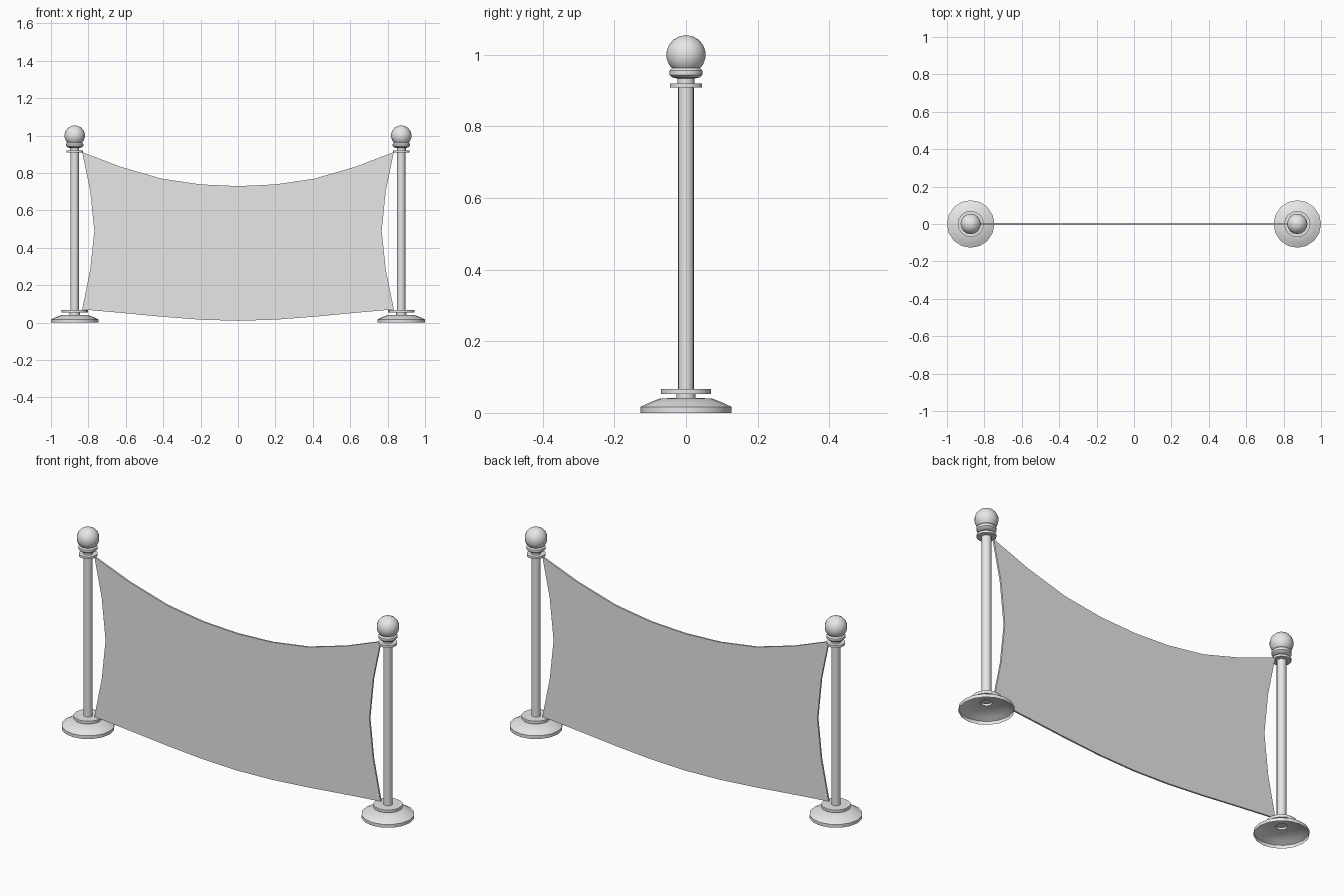
import bpy, bmesh, math

cube = bpy.data.objects.get("Cube")
if cube:
    bpy.data.objects.remove(cube, do_unlink=True)

grey = bpy.data.materials.new("light grey")
grey.use_nodes = True
grey.diffuse_color = (0.8, 0.8, 0.8, 1)
grey.node_tree.nodes["Principled BSDF"].inputs["Base Color"].default_value = (0.8, 0.8, 0.8, 1)

SIDES = 16
POST_X = 0.873


def add_object(name, bm):
    mesh = bpy.data.meshes.new(name)
    bm.to_mesh(mesh)
    bm.free()
    mesh.materials.append(grey)
    obj = bpy.data.objects.new(name, mesh)
    bpy.context.collection.objects.link(obj)
    return obj


def lathe(name, profile, x):
    """Spin a (radius, height) profile around a vertical axis at x."""
    bm = bmesh.new()
    verts = [bm.verts.new((x + r, 0, z)) for r, z in profile]
    edges = [bm.edges.new(pair) for pair in zip(verts, verts[1:])]
    bmesh.ops.spin(bm, geom=verts + edges, cent=(x, 0, 0), axis=(0, 0, 1),
                   angle=math.tau, steps=SIDES, use_merge=True)
    bmesh.ops.remove_doubles(bm, verts=bm.verts, dist=0.0005)
    bmesh.ops.recalc_face_normals(bm, faces=bm.faces)
    obj = add_object(name, bm)
    bpy.ops.object.select_all(action='DESELECT')
    obj.select_set(True)
    bpy.context.view_layer.objects.active = obj
    bpy.ops.object.shade_smooth_by_angle(angle=math.radians(40))
    return obj


# Hollow foot with its collar disc
foot = [(0.127, 0), (0.127, 0.017), (0.102, 0.029), (0.073, 0.04), (0.027, 0.042),
        (0.027, 0.053), (0.07, 0.053), (0.07, 0.067), (0.022, 0.067)]
# Pole
pole = [(0.022, 0.067), (0.022, 0.909)]
# Top disc, neck and rounded ring
collar = [(0.022, 0.909), (0.045, 0.909), (0.045, 0.92), (0.024, 0.92), (0.024, 0.934),
          (0.039, 0.937), (0.046, 0.944), (0.046, 0.956), (0.039, 0.963), (0.02, 0.963)]
# Ball finial
ball = [(0.055 * math.sin(a), 1.0 - 0.055 * math.cos(a))
        for a in (math.pi * i / 9 for i in range(10))]

for side, x in (("left", POST_X), ("right", -POST_X)):
    for part, profile in (("foot", foot), ("pole", pole), ("collar", collar), ("ball", ball)):
        lathe(f"{side}_{part}", profile, x)

# Hanging cloth: half outline from top centre to bottom centre, then mirrored
half = [(0, 0.73), (0.2, 0.739), (0.41, 0.77), (0.63, 0.834), (0.833, 0.912),
        (0.79, 0.705), (0.768, 0.49), (0.79, 0.283), (0.833, 0.071),
        (0.62, 0.052), (0.41, 0.032), (0.2, 0.016), (0, 0.01)]
outline = half + [(-x, z) for x, z in reversed(half[1:-1])]
bm = bmesh.new()
bm.faces.new([bm.verts.new((x, 0, z)) for x, z in outline])
cloth = add_object("hanging_cloth", bm)
thickness = cloth.modifiers.new("thickness", 'SOLIDIFY')
thickness.thickness = 0.009
thickness.offset = 0
